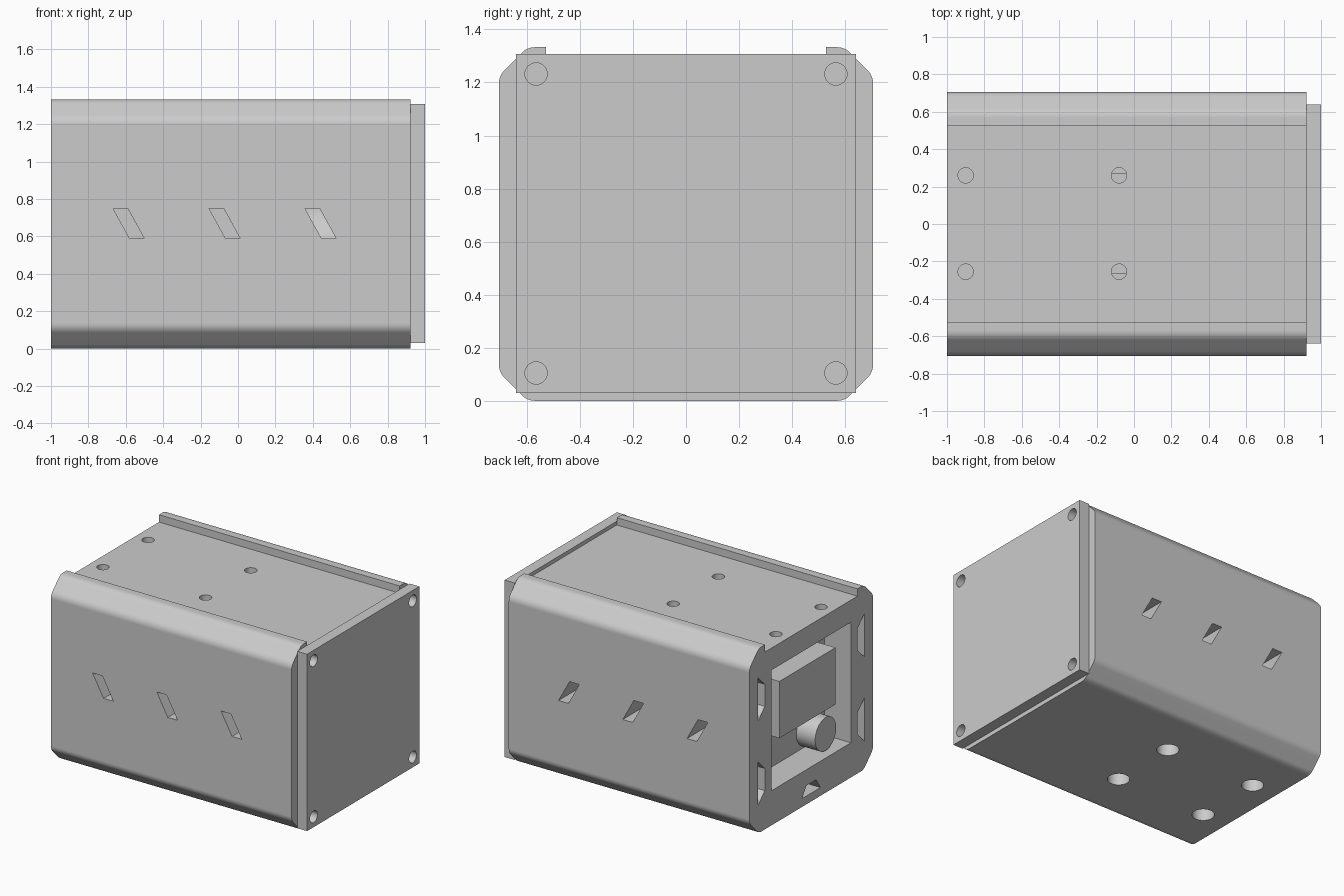
import bpy, bmesh, math
from mathutils import Vector

cube = bpy.data.objects.get("Cube")
if cube:
    bpy.data.objects.remove(cube, do_unlink=True)

grey = bpy.data.materials.new("light grey")
grey.use_nodes = True
grey.diffuse_color = (0.6, 0.6, 0.6, 1)
grey.node_tree.nodes["Principled BSDF"].inputs["Base Color"].default_value = (0.6, 0.6, 0.6, 1)


def prism(name, pts, axis, lo, hi):
    """Extrude a 2D outline along an axis from lo to hi."""
    def place(p, t):
        return {"x": (t, p[0], p[1]), "y": (p[0], t, p[1]), "z": (p[0], p[1], t)}[axis]
    bm = bmesh.new()
    a = [bm.verts.new(place(p, lo)) for p in pts]
    b = [bm.verts.new(place(p, hi)) for p in pts]
    bm.faces.new(a)
    bm.faces.new(b)
    n = len(pts)
    for i in range(n):
        bm.faces.new((a[i], a[(i + 1) % n], b[(i + 1) % n], b[i]))
    bmesh.ops.recalc_face_normals(bm, faces=bm.faces)
    me = bpy.data.meshes.new(name)
    bm.to_mesh(me)
    bm.free()
    me.materials.append(grey)
    ob = bpy.data.objects.new(name, me)
    bpy.context.scene.collection.objects.link(ob)
    return ob


def rect(u0, u1, v0, v1):
    return [(u0, v0), (u1, v0), (u1, v1), (u0, v1)]


def circle(u, v, r, n=32):
    return [(u + r * math.cos(2 * math.pi * i / n), v + r * math.sin(2 * math.pi * i / n)) for i in range(n)]


def rounded(before, corner, after, size=0.03, steps=5):
    """Soft corner between two straight runs."""
    c = Vector(corner)
    p = c + (Vector(before) - c).normalized() * size
    q = c + (Vector(after) - c).normalized() * size
    return [tuple(p * (1 - t) ** 2 + c * 2 * t * (1 - t) + q * t * t)
            for t in (i / steps for i in range(steps + 1))]


def activate(ob):
    bpy.ops.object.select_all(action="DESELECT")
    ob.select_set(True)
    bpy.context.view_layer.objects.active = ob


def cut(ob, pts, axis, lo, hi):
    cutter = prism("cutter", pts, axis, lo, hi)
    cutter.hide_render = True
    mod = ob.modifiers.new("cut", "BOOLEAN")
    mod.operation = "DIFFERENCE"
    mod.solver = "EXACT"
    mod.object = cutter
    activate(ob)
    bpy.ops.object.modifier_apply(modifier=mod.name)
    bpy.data.objects.remove(cutter, do_unlink=True)


def finish(ob):
    activate(ob)
    bpy.ops.object.shade_smooth_by_angle(angle=math.radians(30))
    mod = ob.modifiers.new("even shading", "WEIGHTED_NORMAL")
    mod.keep_sharp = True


# Housing: chamfered section with two low rails along the top
W, H, C, DECK, RAIL, END = 0.705, 1.333, 0.598, 1.28, 0.527, 0.922
D = W - C
corners = [(0, 0), (C, 0), (W, D), (W, H - D), (C, H), (RAIL, H)]
half = []
for i in range(1, 5):
    half += rounded(corners[i - 1], corners[i], corners[i + 1])
half += [(RAIL, H), (RAIL, DECK)]
section = half + [(-y, z) for y, z in reversed(half)]
housing = prism("housing", section, "x", -1, END)

# Open recess in one end, and the main chamber behind its partition
opening = rect(-0.453, 0.453, 0.25, 1.12)
cut(housing, opening, "x", -1.1, -0.79)
cut(housing, opening, "x", -0.72, 1.1)

# Slanted side vents into the chamber
for i in range(3):
    x = -0.585 + 0.513 * i
    vent = [(x - 0.083, 0.75), (x - 0.005, 0.75), (x + 0.083, 0.59), (x + 0.005, 0.59)]
    cut(housing, vent, "y", -0.8, -0.4)
    cut(housing, vent, "y", 0.4, 0.8)

# Tapered slots around the recess
for s in (-1, 1):
    for z in (0.36, 0.968):
        slot = [(s * 0.605, z - 0.155), (s * 0.605, z + 0.155), (s * 0.53, z + 0.08), (s * 0.53, z - 0.08)]
        cut(housing, slot, "x", -1.1, -0.85)
cut(housing, [(-0.105, 0.06), (0.105, 0.06), (0.055, 0.135), (-0.055, 0.135)], "x", -1.1, -0.85)

# Mounting holes in the deck and the underside
for y in (-0.255, 0.26):
    for x in (-0.9, -0.08):
        cut(housing, circle(x, y, 0.041), "z", 1.05, 1.4)
for y in (-0.252, 0.248):
    for x in (-0.8, -0.08):
        cut(housing, circle(x, y, 0.073), "z", -0.1, 0.16)
finish(housing)

# End plate with four screw holes
end_plate = prism("end_plate", rect(-0.64, 0.64, 0.03, 1.307), "x", END, 1.0)
for y in (-0.565, 0.565):
    for z in (0.105, 1.232):
        cut(end_plate, circle(y, z, 0.042), "x", 0.9, 1.1)
finish(end_plate)

# Connector block and round boss inside the recess
prism("connector_block", rect(-0.32, 0.32, 0.57, 0.98), "x", -0.97, -0.78)
finish(prism("round_boss", circle(-0.25, 0.375, 0.12), "x", -0.94, -0.78))

# Inner module and barrel inside the chamber
prism("inner_module", rect(-0.268, 0.273, 0.24, 0.9), "x", -0.73, 0.25)
finish(prism("inner_barrel", circle(0, 0.52, 0.28), "x", 0.24, END))
